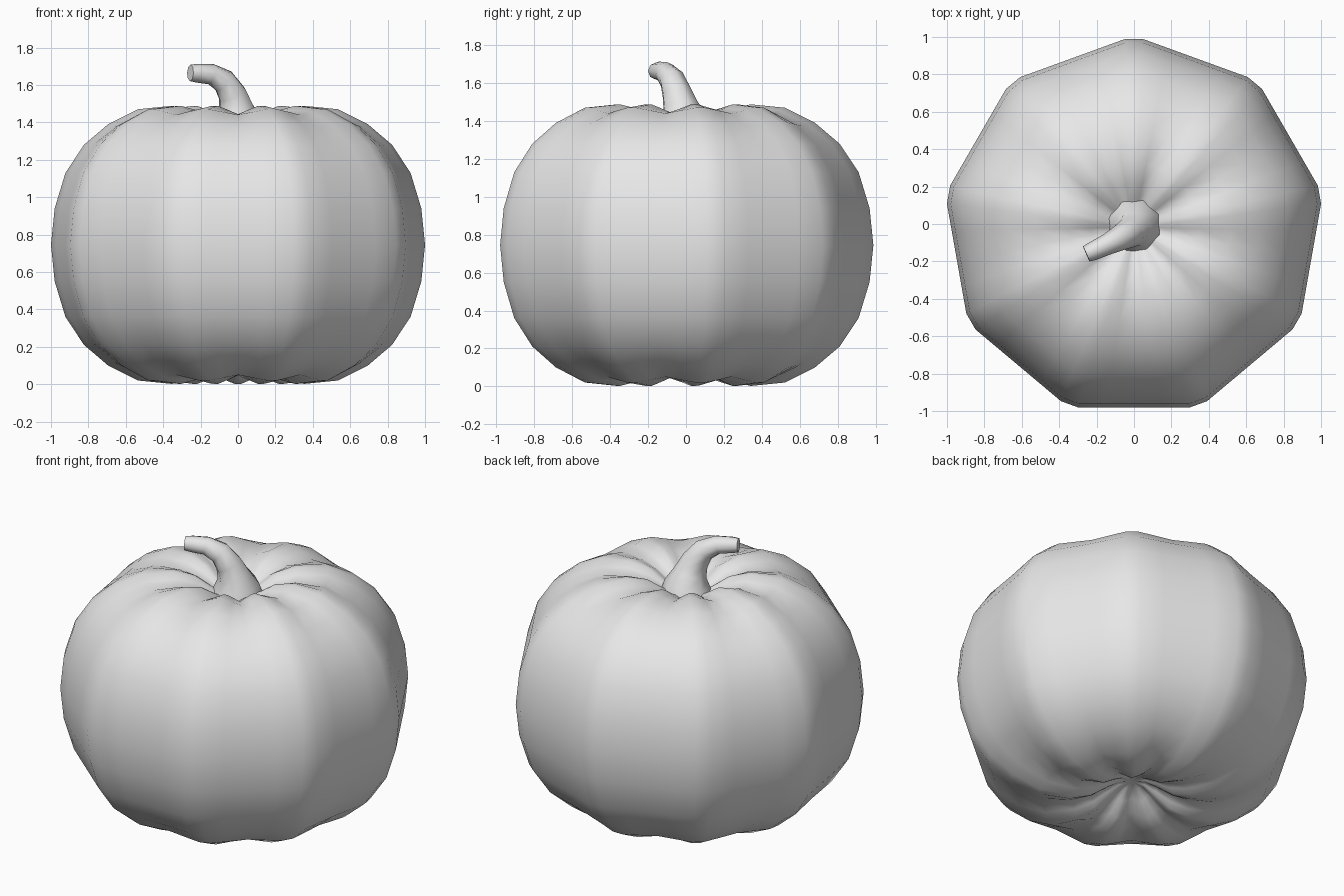
import bpy, bmesh
from math import sin, cos, radians, pi
from mathutils import Vector

cube = bpy.data.objects.get("Cube")
if cube:
    bpy.data.objects.remove(cube, do_unlink=True)

grey = bpy.data.materials.new("plain grey")
grey.use_nodes = True
grey.diffuse_color = (0.8, 0.8, 0.8, 1)
grey.node_tree.nodes["Principled BSDF"].inputs["Base Color"].default_value = (0.8, 0.8, 0.8, 1)


def loft(name, rings, start=None, end=None, angle=70):
    """Skin closed rings of points; close each end with a point or a flat cap."""
    bm = bmesh.new()
    loops = [[bm.verts.new(p) for p in ring] for ring in rings]
    n = len(loops[0])
    for a, b in zip(loops, loops[1:]):
        for i in range(n):
            j = (i + 1) % n
            bm.faces.new((a[i], a[j], b[j], b[i]))
    for loop, tip in ((loops[0], start), (loops[-1], end)):
        if tip is None:
            bm.faces.new(loop)
        else:
            pole = bm.verts.new(tip)
            for i in range(n):
                bm.faces.new((loop[i], loop[(i + 1) % n], pole))
    bmesh.ops.recalc_face_normals(bm, faces=bm.faces)
    mesh = bpy.data.meshes.new(name)
    bm.to_mesh(mesh)
    bm.free()
    mesh.materials.append(grey)
    obj = bpy.data.objects.new(name, mesh)
    bpy.context.collection.objects.link(obj)
    bpy.ops.object.select_all(action="DESELECT")
    obj.select_set(True)
    bpy.context.view_layer.objects.active = obj
    bpy.ops.object.shade_smooth_by_angle(angle=radians(angle))
    return obj


# Body: nine ribs with narrow bevelled ridges and grooves that deepen at the poles
HEIGHT, CENTRE_Y, RIBS, BEVEL = 1.49, -0.018, 9, 2.8
# ridge radius, height, depth of the groove
upper = [(1.008, 0.745, 0), (0.988, 0.94, 0), (0.93, 1.13, 0), (0.83, 1.28, 0.005),
         (0.70, 1.39, 0.015), (0.54, 1.47, 0.03), (0.36, 1.488, 0.045),
         (0.24, 1.46, 0.045), (0.15, 1.40, 0.025), (0.08, 1.36, 0.01)]
lower = [(r, HEIGHT - z, -d) for r, z, d in upper[:0:-1]]


def rib_ring(radius, z, depth):
    points = []
    for rib in range(RIBS):
        for offset in (-BEVEL, BEVEL, 11, 20, 29):
            from_groove = abs(20 - offset) if offset > 0 else 20 - BEVEL
            flat = cos(radians(20 - BEVEL)) / cos(radians(from_groove))
            groove = 0.5 + 0.5 * cos(pi * from_groove / (20 - BEVEL))
            a = radians(90 + rib * 360 / RIBS + offset)
            r = radius * flat
            points.append((r * cos(a), CENTRE_Y + r * sin(a), z - depth * groove))
    return points


loft("pumpkin_body", [rib_ring(*row) for row in lower + upper],
     (0, CENTRE_Y, HEIGHT - 1.35), (0, CENTRE_Y, 1.35))

# Stem: flared eight-sided tube bending to the front right
path = [((0, -0.01, 1.34), 0.155), ((0, -0.015, 1.41), 0.135), ((-0.01, -0.03, 1.48), 0.096),
        ((-0.03, -0.05, 1.55), 0.08), ((-0.075, -0.075, 1.62), 0.068),
        ((-0.145, -0.11, 1.658), 0.056), ((-0.22, -0.145, 1.663), 0.05),
        ((-0.255, -0.16, 1.664), 0.044)]
centres = [Vector(p) for p, _ in path]
side = Vector((1, -2, 0)).normalized()
rings = []
for i, (_, radius) in enumerate(path):
    tangent = (centres[min(i + 1, len(path) - 1)] - centres[max(i - 1, 0)]).normalized()
    u = (side - tangent * side.dot(tangent)).normalized()
    v = tangent.cross(u)
    rings.append([centres[i] + radius * (u * cos(k * pi / 4) + v * sin(k * pi / 4))
                  for k in range(8)])
loft("stem", rings, angle=60)
